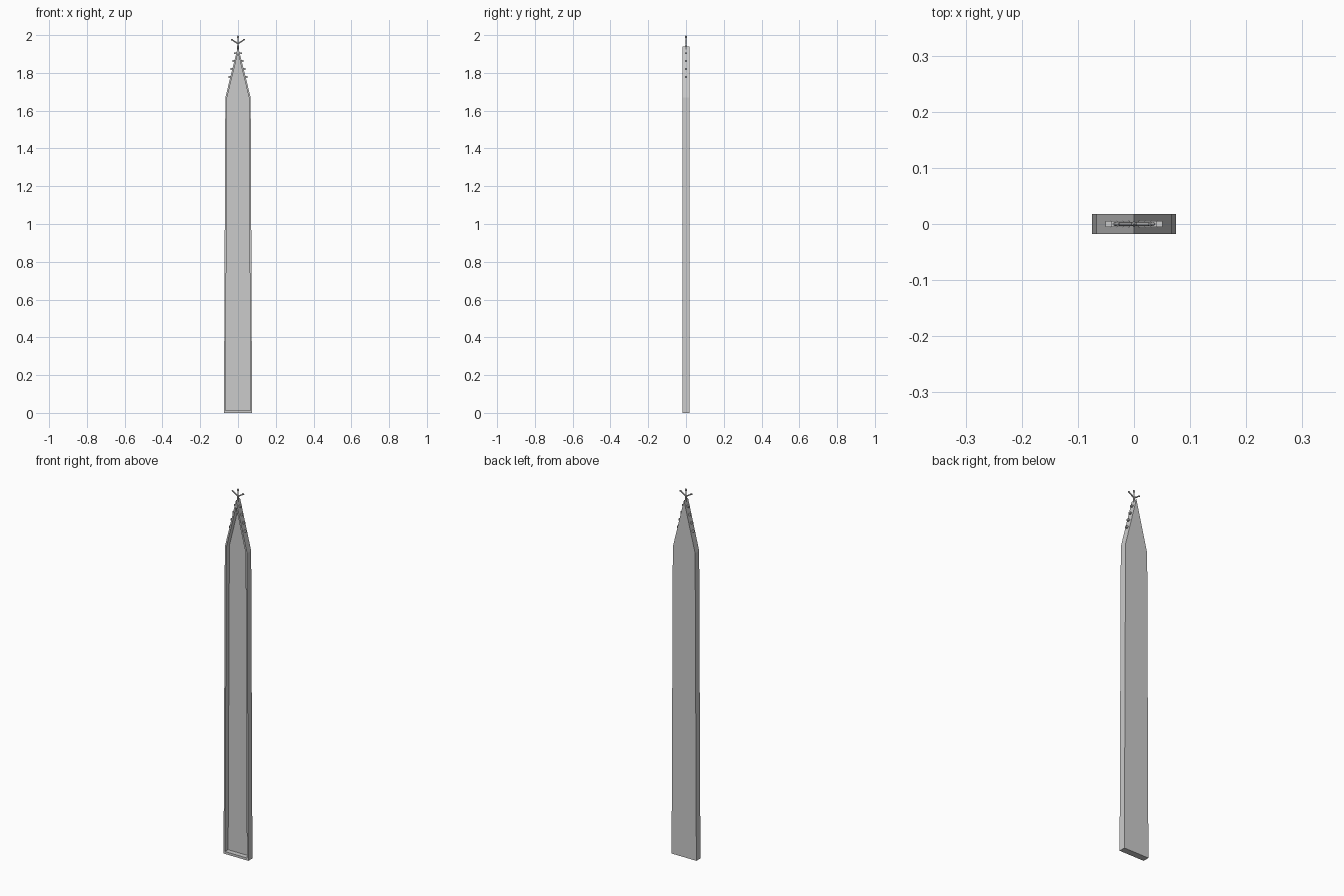
import bpy, bmesh, math
from mathutils import Vector

if "Cube" in bpy.data.objects:
    bpy.data.objects.remove(bpy.data.objects["Cube"])

FRONT, BACK, FLOOR = -0.0175, 0.0175, 0.009
BASE, SHOULDER, APEX, SHOULDER_Z = 0.0745, 0.067, 1.94, 1.67


def finish(name, bm):
    bmesh.ops.recalc_face_normals(bm, faces=bm.faces)
    me = bpy.data.meshes.new(name)
    bm.to_mesh(me)
    bm.free()
    ob = bpy.data.objects.new(name, me)
    bpy.context.collection.objects.link(ob)
    return ob


def rod(name, a, b, r1, r2, sides=8):
    a, b = Vector(a), Vector(b)
    bm = bmesh.new()
    bmesh.ops.create_cone(bm, cap_ends=True, segments=sides, radius1=r1, radius2=r2, depth=(b - a).length)
    rot = (b - a).to_track_quat('Z', 'Y').to_matrix().to_4x4()
    rot.translation = (a + b) / 2
    bm.transform(rot)
    return finish(name, bm)


def knob(name, loc, size):
    bm = bmesh.new()
    bmesh.ops.create_icosphere(bm, subdivisions=1, radius=1)
    for v in bm.verts:
        v.co = Vector([c * s + l for c, s, l in zip(v.co, size, loc)])
    return finish(name, bm)


# tapered gabled panel with a recessed front
outer = [(-BASE, 0), (BASE, 0), (SHOULDER, SHOULDER_Z), (0, APEX), (-SHOULDER, SHOULDER_Z)]
t = 0.009
inner = [(-BASE + t, 0.013), (BASE - t, 0.013), (SHOULDER - t, SHOULDER_Z - 0.002),
         (0, APEX - 0.035), (-SHOULDER + t, SHOULDER_Z - 0.002)]
bm = bmesh.new()
rings = [[bm.verts.new((x, y, z)) for x, z in pts]
         for pts, y in ((outer, BACK), (outer, FRONT), (inner, FRONT), (inner, FLOOR))]
for a, b in zip(rings, rings[1:]):
    for i in range(5):
        j = (i + 1) % 5
        bm.faces.new((a[i], a[j], b[j], b[i]))
bm.faces.new(rings[0])
bm.faces.new(rings[-1])
finish("gabled_panel", bm)

# crockets climbing both gable slopes
for k in range(4):
    z = 1.778 + 0.042 * k
    edge = SHOULDER * (APEX - z) / (APEX - SHOULDER_Z)
    for s in (-1, 1):
        bm = bmesh.new()
        bmesh.ops.create_cube(bm, size=1)
        for v in bm.verts:
            v.co = (s * (edge + 0.003) + v.co.x * 0.016, v.co.y * 0.010, z + v.co.z * 0.010)
        finish("crocket", bm)

# finial: stem, top bud and two rising arms
rod("finial_stem", (0, 0, 1.92), (0, 0, 1.99), 0.0045, 0.003)
knob("finial_bud", (0, 0, 1.99), (0.006, 0.005, 0.01))
for s in (-1, 1):
    rod("finial_arm", (0, 0, 1.955), (s * 0.031, 0, 1.975), 0.004, 0.003)
    knob("finial_arm_bud", (s * 0.032, 0, 1.976), (0.007, 0.004, 0.005))
